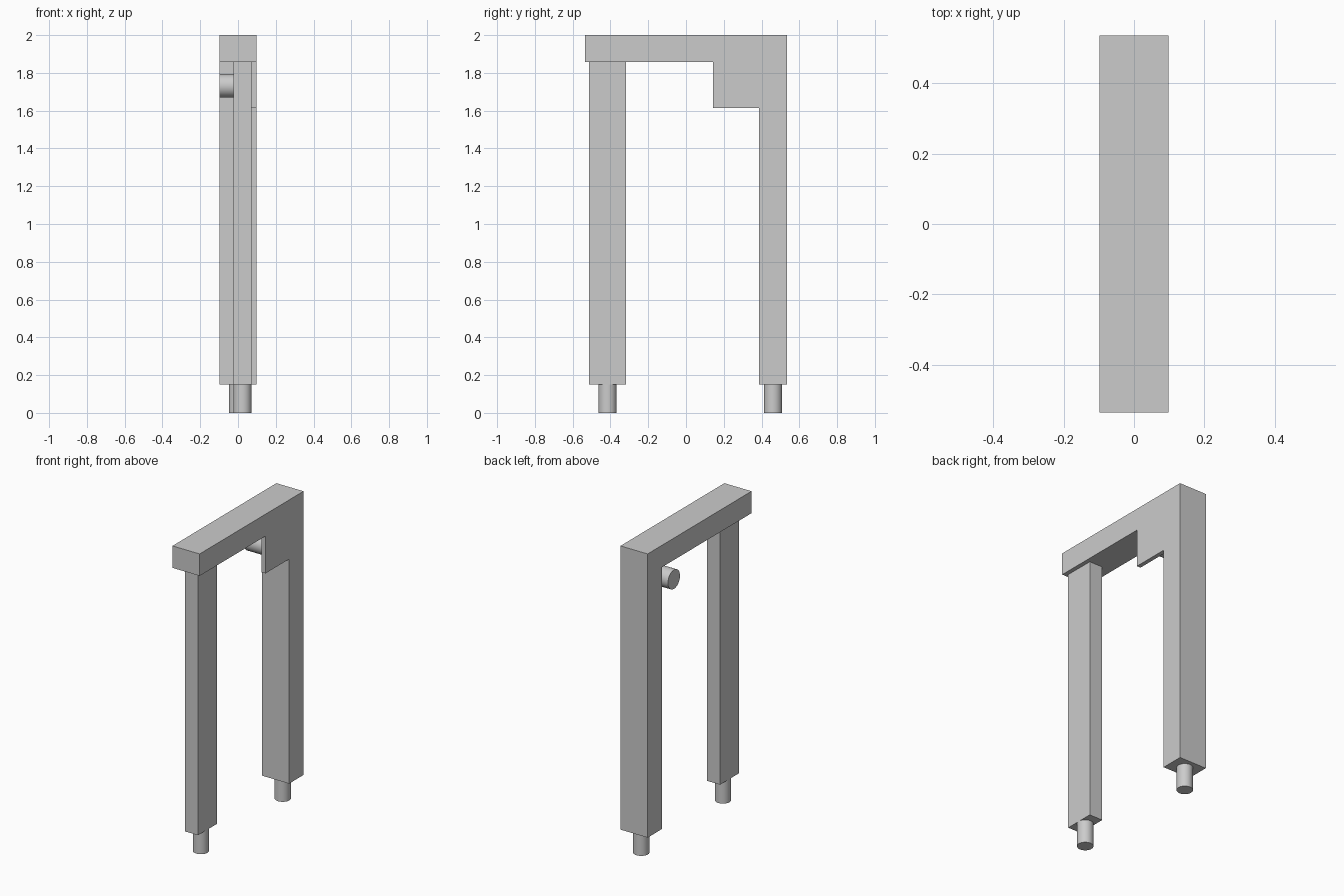
import bpy, bmesh, math
from mathutils import Matrix

old = bpy.data.objects.get("Cube")
if old:
    bpy.data.objects.remove(old)

grey = bpy.data.materials.new("plain grey")
grey.use_nodes = True
colour = (0.6, 0.6, 0.6, 1)
grey.diffuse_color = colour
grey.node_tree.nodes["Principled BSDF"].inputs["Base Color"].default_value = colour

HALF = 0.098          # half width of the frame
BEAM_Z = 1.857        # underside of the beam
FOOT_Z = 0.151        # underside of the legs
LEG_X = (-0.024, 0.071)


def finish(name, bm):
    bmesh.ops.recalc_face_normals(bm, faces=bm.faces)
    mesh = bpy.data.meshes.new(name)
    bm.to_mesh(mesh)
    bm.free()
    mesh.materials.append(grey)
    obj = bpy.data.objects.new(name, mesh)
    bpy.context.collection.objects.link(obj)
    return obj


def side_profile(name, points, x0, x1):
    """Extrude a (y, z) outline from x0 to x1."""
    bm = bmesh.new()
    face = bm.faces.new([bm.verts.new((x0, y, z)) for y, z in points])
    new = bmesh.ops.extrude_face_region(bm, geom=[face])["geom"]
    bmesh.ops.translate(bm, vec=(x1 - x0, 0, 0),
                        verts=[v for v in new if isinstance(v, bmesh.types.BMVert)])
    return finish(name, bm)


def block(name, x, y, z):
    return side_profile(name, [(y[0], z[0]), (y[1], z[0]), (y[1], z[1]), (y[0], z[1])], *x)


def rod(name, centre, radius, length, axis="Z"):
    bm = bmesh.new()
    turn = Matrix.Rotation(math.pi / 2, 4, "Y") if axis == "X" else Matrix()
    bmesh.ops.create_cone(bm, cap_ends=True, segments=48, radius1=radius, radius2=radius,
                          depth=length, matrix=Matrix.Translation(centre) @ turn)
    obj = finish(name, bm)
    bpy.ops.object.select_all(action="DESELECT")
    obj.select_set(True)
    bpy.context.view_layer.objects.active = obj
    bpy.ops.object.shade_smooth_by_angle(angle=math.radians(40))
    return obj


# Top beam and back leg in one piece
frame = side_profile("beam_and_back_leg", [
    (-0.535, 2), (-0.535, BEAM_Z), (0.386, BEAM_Z),
    (0.386, FOOT_Z), (0.535, FOOT_Z), (0.535, 2)], -HALF, HALF)

# Thin bracket plate in the corner, merged flush with the frame
plate = block("bracket_plate", (LEG_X[1], HALF), (0.143, 0.45), (1.614, 1.93))
union = frame.modifiers.new("merge_plate", "BOOLEAN")
union.operation = "UNION"
union.solver = "EXACT"
union.object = plate
bpy.context.view_layer.objects.active = frame
bpy.ops.object.modifier_apply(modifier=union.name)
bpy.data.objects.remove(plate)
bm = bmesh.new()
bm.from_mesh(frame.data)
bmesh.ops.dissolve_limit(bm, angle_limit=0.01, verts=bm.verts, edges=bm.edges)
bm.to_mesh(frame.data)
bm.free()

# Narrow front leg
block("front_leg", LEG_X, (-0.513, -0.317), (FOOT_Z, BEAM_Z))

# Pegs under the legs
rod("front_peg", (sum(LEG_X) / 2, -0.415, FOOT_Z / 2), 0.048, FOOT_Z)
rod("back_peg", (0, 0.461, FOOT_Z / 2), 0.048, FOOT_Z)

# Sideways pin on the bracket plate
rod("bracket_pin", ((LEG_X[1] - HALF) / 2, 0.264, 1.731), 0.062, LEG_X[1] + HALF, "X")
